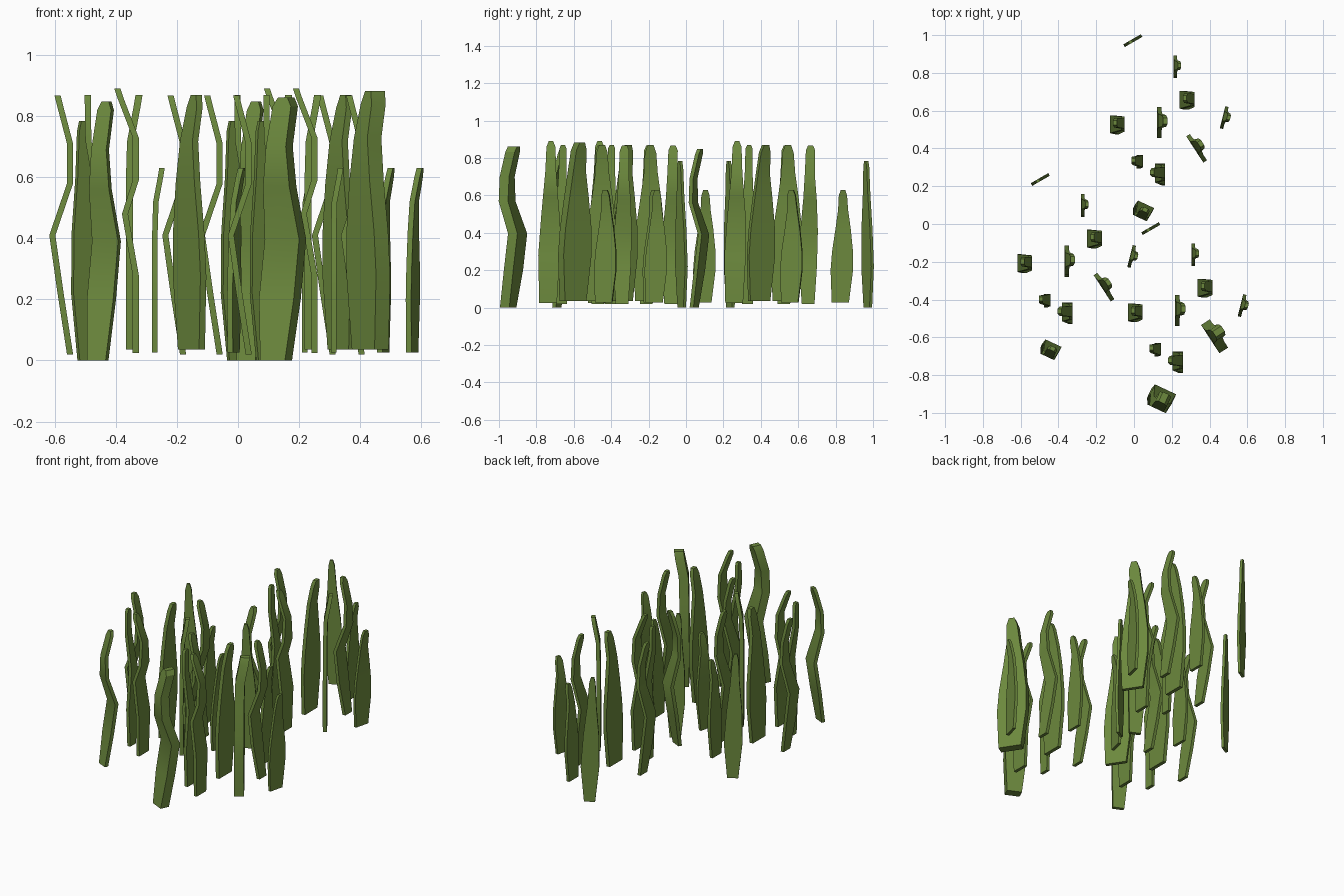
import bpy, bmesh, math
from mathutils import Matrix, Vector

if "Cube" in bpy.data.objects:
    bpy.data.objects.remove(bpy.data.objects["Cube"])

green = bpy.data.materials.new("leaf green")
green.diffuse_color = (0.15, 0.25, 0.047, 1)
green.use_nodes = True
green.node_tree.nodes["Principled BSDF"].inputs["Base Color"].default_value = green.diffuse_color

# Blade outlines: rings of (height, bend offset x, left edge y, right edge y)
LEAN = [(.026, 0, -.056, .036), (.20, 0, -.062, .058), (.30, 0, -.054, .058),
        (.42, 0, -.036, .046), (.52, .003, -.022, .032),
        (.60, .018, -.018, .026), (.63, .023, -.007, .016)]
WAVE = [(.02, 0, -.036, .032), (.22, -.031, -.05, .045), (.41, -.058, -.044, .05),
        (.58, 0, -.028, .044), (.71, 0, -.02, .034), (.84, -.034, -.014, .036),
        (.868, -.041, -.002, .024)]
CURL = [(.025, 0, -.055, .04), (.28, 0, -.06, .055), (.48, -.035, -.045, .055),
        (.59, 0, -.035, .046), (.73, 0, -.022, .036), (.86, -.05, -.016, .032),
        (.89, -.06, -.004, .02)]
SLIM = [(.018, 0, -.03, .028), (.25, -.004, -.036, .034), (.5, .01, -.03, .034),
        (.72, -.028, -.016, .026), (.85, -.03, -.012, .026), (.87, -.03, -.003, .018)]
FLAT = [(0, 0, -.036, .028), (.22, 0, -.055, .052), (.42, 0, -.04, .05),
        (.6, 0, -.018, .036), (.75, 0, -.006, .03), (.785, 0, .004, .022)]

# One clump: name, outline, x, y, turn in degrees, scale, thickness, base height shift
CLUMP = [
    ("flat_blade", FLAT, -.4975, .235, 120, 1, .016, 0),
    ("short_blade_back", LEAN, -.272, .10, 0, 1, .018, 0),
    ("short_blade_middle", LEAN, -.012, -.17, -14, 1, .018, 0),
    ("tall_blade_side", LEAN, -.356, -.195, 0, 1.38, .023, 0),
    ("tall_blade_turned", LEAN, -.16, -.332, 33, 1.38, .023, 0),
    ("wavy_blade_middle", WAVE, -.18, -.08, 0, 1, .02, 0),
    ("wavy_blade_side", WAVE, -.55, -.21, 0, 1, .02, 0),
    ("wavy_blade_front", WAVE, -.458, -.692, -115, 1, .022, -.02),
    ("curled_blade", CURL, -.335, -.47, 0, 1, .02, 0),
    ("slim_blade", SLIM, -.462, -.405, 0, 1, .02, 0),
]
SHIFTS = {"left": (0, 0), "right": (.585, -.26), "back": (.49, .735)}

# Two blades of the right clump are plumper: thickness, width factor
PLUMP = {"tall_blade_turned": (.055, 1.06), "wavy_blade_front": (.055, 1.3)}


def blade(name, outline, x, y, turn, scale, thick, dz, wide=1):
    """Loft a four-sided ribbon through the outline rings."""
    bm = bmesh.new()
    place = Matrix.Translation((x, y, dz)) @ Matrix.Rotation(math.radians(turn), 4, 'Z')
    rings = []
    for z, bend, a, b in outline:
        corners = [(-1, a), (1, a), (1, b), (-1, b)]
        rings.append([bm.verts.new(place @ Vector((bend * scale + s * thick / 2,
                                                   w * scale * wide, z * scale)))
                      for s, w in corners])
    for lo, hi in zip(rings, rings[1:]):
        for i in range(4):
            j = (i + 1) % 4
            bm.faces.new((lo[i], lo[j], hi[j], hi[i]))
    bm.faces.new(rings[0][::-1])
    bm.faces.new(rings[-1])
    bmesh.ops.recalc_face_normals(bm, faces=bm.faces)
    mesh = bpy.data.meshes.new(name)
    bm.to_mesh(mesh)
    bm.free()
    mesh.materials.append(green)
    ob = bpy.data.objects.new(name, mesh)
    bpy.context.collection.objects.link(ob)
    ob.select_set(True)
    bpy.context.view_layer.objects.active = ob


# Three copies of the clump
for side, (sx, sy) in SHIFTS.items():
    for name, outline, x, y, turn, scale, thick, dz in CLUMP:
        wide = 1
        if side == "right" and name in PLUMP:
            thick, wide = PLUMP[name]
            scale *= 1.015
        blade(f"{name}_{side}", outline, x + sx, y + sy, turn, scale, thick, dz, wide)

bpy.ops.object.shade_smooth_by_angle(angle=math.radians(30))
